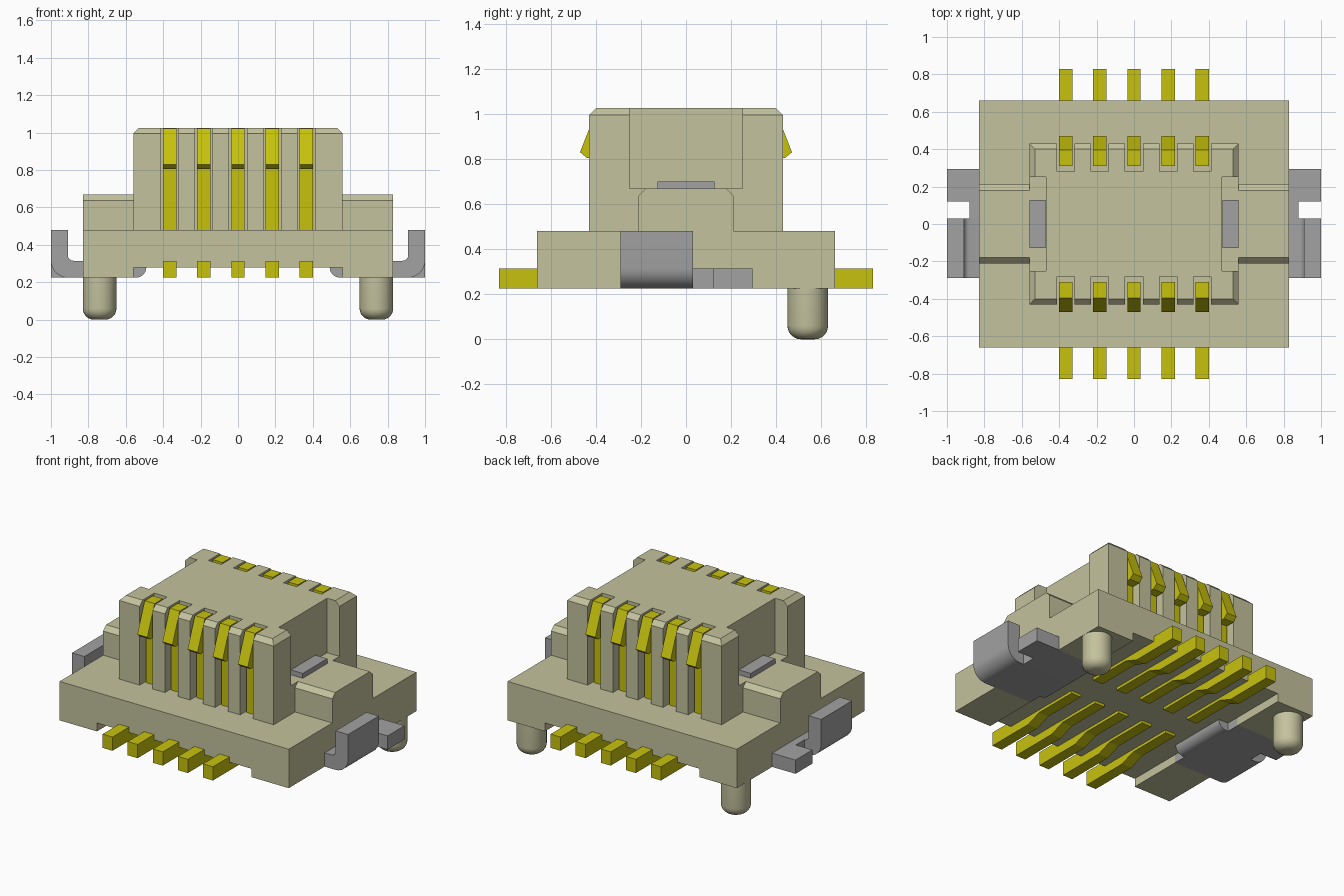
import bpy, bmesh, math

cube = bpy.data.objects.get("Cube")
if cube:
    bpy.data.objects.remove(cube, do_unlink=True)


def material(name, rgb):
    m = bpy.data.materials.new(name)
    m.use_nodes = True
    m.diffuse_color = (*rgb, 1)
    m.node_tree.nodes["Principled BSDF"].inputs["Base Color"].default_value = (*rgb, 1)
    return m


BEIGE = material("beige plastic", (0.55, 0.54, 0.34))
GOLD = material("yellow contact", (0.57, 0.54, 0.004))
GREY = material("grey metal", (0.36, 0.36, 0.365))


def prism(bm, pts, axis, a, b):
    """Extrude a 2D outline along an axis from a to b."""
    def place(p, t):
        return {"x": (t, p[0], p[1]), "y": (p[0], t, p[1]), "z": (p[0], p[1], t)}[axis]
    lo = [bm.verts.new(place(p, a)) for p in pts]
    hi = [bm.verts.new(place(p, b)) for p in pts]
    n = len(pts)
    bm.faces.new(lo)
    bm.faces.new(hi[::-1])
    for i in range(n):
        j = (i + 1) % n
        bm.faces.new((lo[i], hi[i], hi[j], lo[j]))


def box(bm, x0, x1, y0, y1, z0, z1):
    prism(bm, [(x0, y0), (x1, y0), (x1, y1), (x0, y1)], "z", z0, z1)


def arc(cx, cz, r, a0, a1, n=8):
    angles = [math.radians(a0 + (a1 - a0) * i / n) for i in range(n + 1)]
    return [(cx + r * math.cos(a), cz + r * math.sin(a)) for a in angles]


def finish(bm, name, mat, smooth=False):
    bmesh.ops.recalc_face_normals(bm, faces=bm.faces[:])
    me = bpy.data.meshes.new(name)
    bm.to_mesh(me)
    bm.free()
    me.materials.append(mat)
    ob = bpy.data.objects.new(name, me)
    bpy.context.collection.objects.link(ob)
    if smooth:
        bpy.ops.object.select_all(action="DESELECT")
        ob.select_set(True)
        bpy.context.view_layer.objects.active = ob
        bpy.ops.object.shade_smooth_by_angle(angle=math.radians(30))
    return ob


def cut(ob, bm):
    """Subtract a cutter mesh, then discard the cutter."""
    cutter = finish(bm, "cutter", BEIGE)
    cutter.hide_render = True
    mod = ob.modifiers.new("cut", "BOOLEAN")
    mod.operation = "DIFFERENCE"
    mod.solver = "EXACT"
    mod.object = cutter
    bpy.context.view_layer.objects.active = ob
    bpy.ops.object.modifier_apply(modifier=mod.name)
    bpy.data.objects.remove(cutter, do_unlink=True)


PITCH = [-0.364, -0.182, 0, 0.182, 0.364]

# Base plate with a cross-shaped recess underneath
bm = bmesh.new()
box(bm, -0.83, 0.83, -0.66, 0.66, 0.225, 0.48)
base = finish(bm, "base_plate", BEIGE)
bm = bmesh.new()
quarter = [(0.56, -0.8), (0.56, -0.29), (0.9, -0.29), (0.9, 0.29), (0.56, 0.29), (0.56, 0.8)]
prism(bm, quarter + [(-x, -y) for x, y in quarter], "z", 0.1, 0.28)
cut(base, bm)

# Raised tower with chamfered top, contact grooves and end notches
bm = bmesh.new()
box(bm, -0.56, 0.56, -0.43, 0.43, 0.47, 1.025)
top_edges = [e for e in bm.edges if all(v.co.z > 1 for v in e.verts)]
bmesh.ops.recalc_face_normals(bm, faces=bm.faces[:])
bmesh.ops.bevel(bm, geom=top_edges, offset=0.03, segments=1, affect="EDGES")
tower = finish(bm, "tower", BEIGE)
bm = bmesh.new()
for s in (-1, 1):
    for x in PITCH:
        ys = sorted((s * 0.28, s * 0.6))
        box(bm, x - 0.047, x + 0.047, *ys, 0.48, 1.2)
    xs = sorted((s * 0.47, s * 0.7))
    box(bm, *xs, -0.25, 0.25, 0.668, 1.2)
cut(tower, bm)

for s, side in ((1, "left"), (-1, "right")):
    # Chamfered shoulder beside the tower
    bm = bmesh.new()
    outline = [(-0.21, 0.47), (0.21, 0.47), (0.21, 0.638), (0.18, 0.668),
               (-0.18, 0.668), (-0.21, 0.638)]
    prism(bm, outline, "x", s * 0.56, s * 0.83)
    finish(bm, side + "_shoulder", BEIGE)

    # Round-ended locating post
    bm = bmesh.new()
    bmesh.ops.create_cone(bm, cap_ends=True, segments=32, radius1=0.09, radius2=0.09, depth=0.27)
    bmesh.ops.translate(bm, verts=bm.verts[:], vec=(s * 0.74, 0.54, 0.135))
    rim = [e for e in bm.edges if all(v.co.z < 0.01 for v in e.verts)]
    bmesh.ops.bevel(bm, geom=rim, offset=0.06, segments=6, profile=0.5, affect="EDGES")
    finish(bm, side + "_post", BEIGE, True)

    # Bent metal solder clip
    bm = bmesh.new()
    bent = ([(0.56, 0.225)] + arc(0.91, 0.315, 0.09, -90, 0) + [(1.0, 0.48), (0.91, 0.48)]
            + arc(0.88, 0.345, 0.03, 0, -90, 4) + [(0.56, 0.315)])
    prism(bm, [(s * x, z) for x, z in bent], "y", -0.29, 0.03)
    for x1, y0, y1 in ((0.88, 0.03, 0.12), (1.0, 0.12, 0.295)):
        box(bm, *sorted((s * 0.56, s * x1)), y0, y1, 0.225, 0.315)
    inner = [(0.56, 0.225), (0.56, 0.315), (0.49, 0.315)] + arc(0.545, 0.28, 0.055, 180, 270, 6)
    prism(bm, [(s * x, z) for x, z in inner], "y", -0.2, 0.2)
    box(bm, *sorted((s * 0.472, s * 0.558)), -0.127, 0.127, 0.3, 0.7)
    finish(bm, side + "_clip", GREY, True)

# Contacts: solder tail, upright spring and hooked tip
contact = [(0.83, 0.225), (0.83, 0.315), (0.38, 0.315), (0.38, 0.805), (0.44, 0.805),
           (0.47, 0.83), (0.395, 1.022), (0.31, 1.022), (0.31, 0.36), (0.1, 0.36),
           (0.1, 0.262), (0.4, 0.262), (0.5, 0.225)]
for s, row in ((-1, "front"), (1, "back")):
    for i, x in enumerate(PITCH):
        bm = bmesh.new()
        prism(bm, [(s * y, z) for y, z in contact], "x", x - 0.036, x + 0.036)
        finish(bm, f"{row}_contact_{i + 1}", GOLD)
